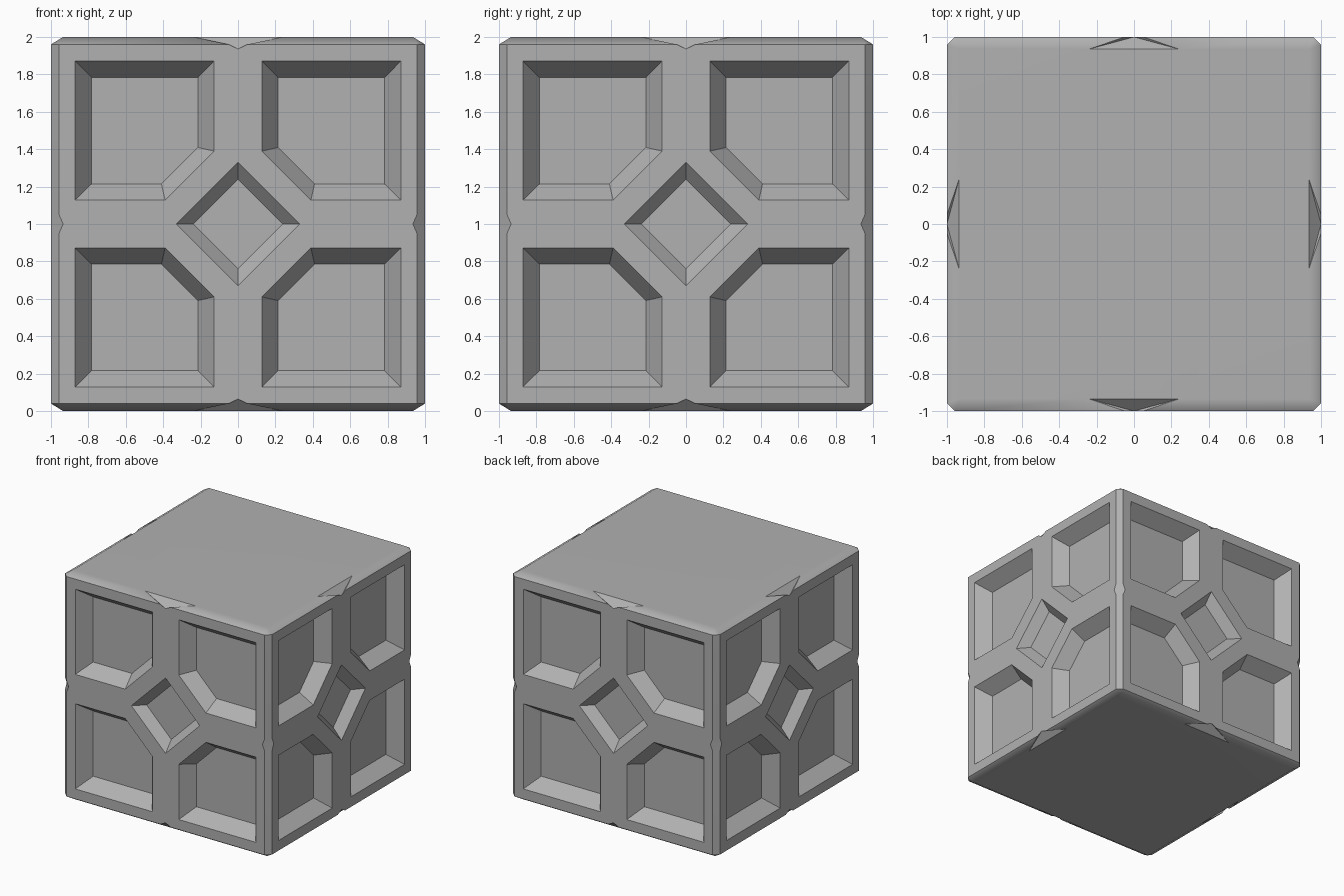
import bpy, bmesh
from math import pi, radians
from mathutils import Matrix, Vector

if "Cube" in bpy.data.objects:
    bpy.data.objects.remove(bpy.data.objects["Cube"])


def add_hull(bm, points):
    verts = [bm.verts.new(p) for p in points]
    bmesh.ops.convex_hull(bm, input=verts)


def make_object(name, bm):
    bmesh.ops.dissolve_limit(bm, angle_limit=0.01, verts=bm.verts[:], edges=bm.edges[:])
    bmesh.ops.recalc_face_normals(bm, faces=bm.faces[:])
    mesh = bpy.data.meshes.new(name)
    bm.to_mesh(mesh)
    bm.free()
    obj = bpy.data.objects.new(name, mesh)
    bpy.context.collection.objects.link(obj)
    return obj


# Block body: chamfered cube
TOP, RIM, SIDE = 0.935, 0.957, 0.96
body_points = []
for sx in (-1, 1):
    for sy in (-1, 1):
        for sz in (-1, 1):
            body_points += [(sx * TOP, sy * TOP, 1 + sz),
                            (sx * RIM, sy, 1 + sz * SIDE),
                            (sx, sy * RIM, 1 + sz * SIDE)]
bm = bmesh.new()
add_hull(bm, body_points)
body = make_object("panelled_block", bm)

# Recess profiles (x, z from the face centre), rim and floor
OUT = 0.04
corner_rim = [(.128, .39), (.39, .128), (.872, .128), (.872, .872), (.128, .872)]
corner_floor = [(.214, .409), (.409, .214), (.783, .214), (.783, .783), (.214, .783)]
diamond_rim = [(.33, 0), (0, .33), (-.33, 0), (0, -.33)]
diamond_floor = [(.238, 0), (0, .238), (-.238, 0), (0, -.238)]


def recess(bm, turn, rim, floor, depth, sx=1, sz=1):
    # Extend the sloping walls a little past the face
    points = []
    k = OUT / depth
    for (rx, rz), (fx, fz) in zip(rim, floor):
        points.append((sx * (rx + (rx - fx) * k), -1 - OUT, 1 + sz * (rz + (rz - fz) * k)))
        points.append((sx * fx, -1 + depth, 1 + sz * fz))
    add_hull(bm, [turn @ Vector(p) for p in points])


bm = bmesh.new()
for i in range(4):
    turn = Matrix.Rotation(i * pi / 2, 3, 'Z')
    recess(bm, turn, diamond_rim, diamond_floor, 0.08)
    for sx in (-1, 1):
        for sz in (-1, 1):
            recess(bm, turn, corner_rim, corner_floor, 0.12, sx, sz)
    # Shallow nicks in the middle of the top and bottom edges
    for sz in (-1, 1):
        points = [Vector((0, -1, 1 + sz * .935))]
        for sx in (-1, 1):
            apex = Vector((sx * .24, -TOP, 1 + sz))
            rim = Vector((sx * .05, -1, 1 + sz * SIDE))
            points += [apex, apex + (rim - apex) * 1.15, Vector((sx * .02, -1.01, 1 + sz))]
        add_hull(bm, [turn @ p for p in points])
    # V nick in the middle of the upright edge
    points = []
    for t in (-.1, .1):
        for s, z in ((1.935, 0), (2.001, .15), (2.001, -.15)):
            points.append(turn @ Vector((s / 2 + t, -s / 2 + t, 1 + z)))
    add_hull(bm, points)
cutter = make_object("recess_cutter", bm)
cutter.hide_render = True

# Carve the recesses
mod = body.modifiers.new("recesses", 'BOOLEAN')
mod.operation = 'DIFFERENCE'
mod.solver = 'EXACT'
mod.object = cutter
bpy.context.view_layer.objects.active = body
body.select_set(True)
cutter.select_set(False)
bpy.ops.object.modifier_apply(modifier=mod.name)
bpy.data.objects.remove(cutter)

# Soft top and bottom chamfers, flat large faces
bpy.ops.object.shade_smooth_by_angle(angle=radians(35))
weighted = body.modifiers.new("flat_faces", 'WEIGHTED_NORMAL')
weighted.keep_sharp = True

# Dark grey
grey = bpy.data.materials.new("dark_grey")
grey.diffuse_color = (0.44, 0.44, 0.44, 1)
grey.use_nodes = True
grey.node_tree.nodes["Principled BSDF"].inputs["Base Color"].default_value = grey.diffuse_color
body.data.materials.clear()
body.data.materials.append(grey)
